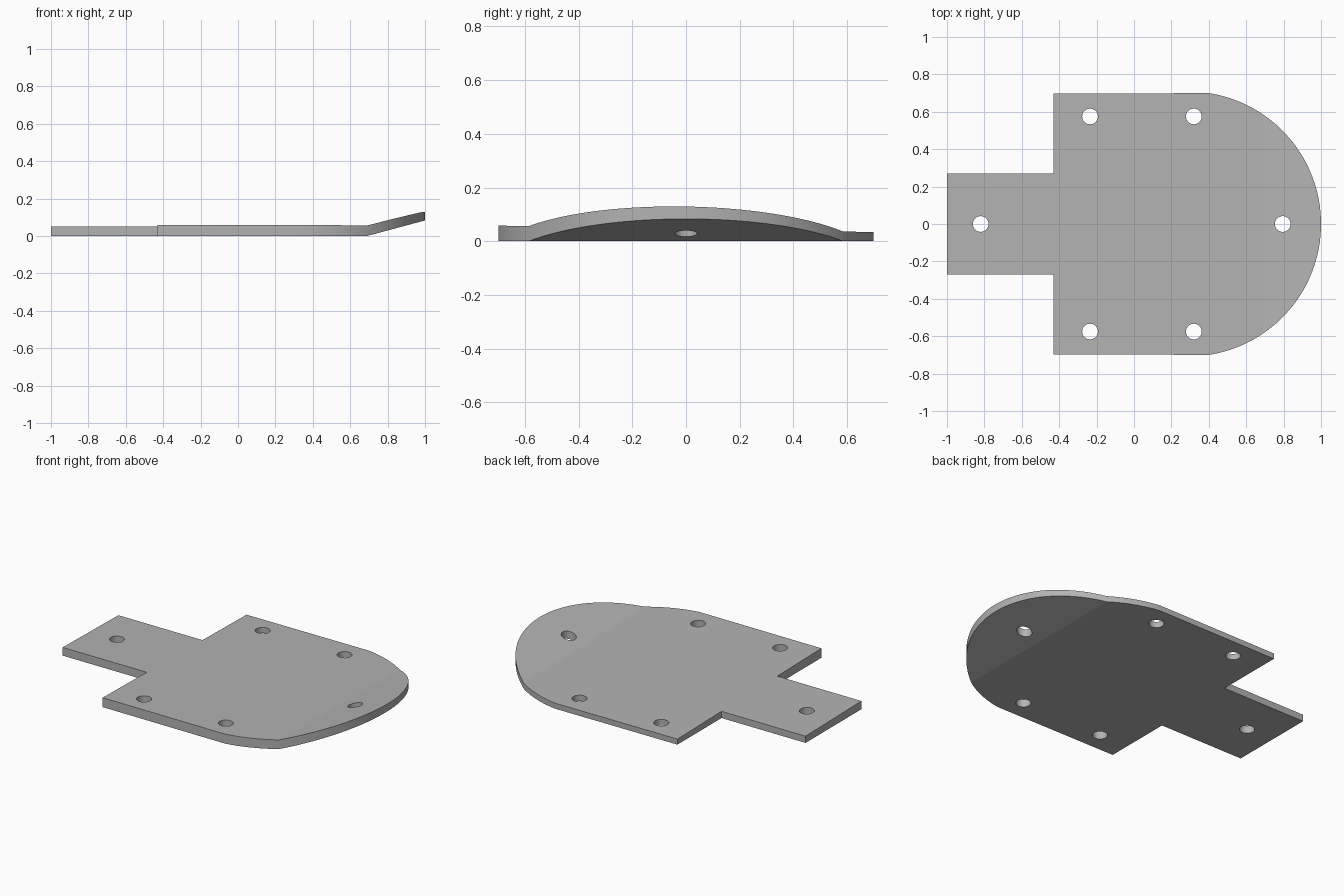
import bpy, bmesh, math
from mathutils import Vector

cube = bpy.data.objects.get("Cube")
if cube:
    bpy.data.objects.remove(cube)

BODY_X, ARC_X, HALF_W, TAB_W = -0.43, 0.40, 0.697, 0.27
ARC_C, ARC_R = 0.292, 0.708
BEND_X, SLOPE = 0.69, 0.268
HOLE_R = 0.042

mat = bpy.data.materials.new("plate grey")
mat.use_nodes = True
colour = (0.45, 0.45, 0.45, 1)
mat.diffuse_color = colour
mat.node_tree.nodes["Principled BSDF"].inputs["Base Color"].default_value = colour


def arc(cx, cy, r, start, end, n):
    return [(cx + r * math.cos(start + (end - start) * i / n),
             cy + r * math.sin(start + (end - start) * i / n)) for i in range(n + 1)]


def add_loop(bm, points):
    verts = [bm.verts.new((x, y, 0)) for x, y in points]
    for a, b in zip(verts, verts[1:] + verts[:1]):
        bm.edges.new((a, b))


bm = bmesh.new()

# Outline: narrow tab, wide body, rounded nose
sweep = math.atan2(HALF_W, ARC_X - ARC_C)
lower = [(-1, -TAB_W), (BODY_X, -TAB_W), (BODY_X, -HALF_W)]
upper = [(x, -y) for x, y in reversed(lower)]
add_loop(bm, lower + arc(ARC_C, 0, ARC_R, -sweep, sweep, 64) + upper)

# Screw holes
holes = [(-0.82, 0), (0.795, 0)]
holes += [(x, s * 0.575) for x in (-0.235, 0.32) for s in (-1, 1)]
for x, y in holes:
    add_loop(bm, arc(x, y, HOLE_R, 0, math.tau, 32)[:-1])

# Fill the sheet and add the bend line
bmesh.ops.triangle_fill(bm, edges=bm.edges[:], use_beauty=True, normal=Vector((0, 0, 1)))
bmesh.ops.bisect_plane(bm, geom=bm.verts[:] + bm.edges[:] + bm.faces[:],
                       plane_co=(BEND_X, 0, 0), plane_no=(1, 0, 0))

# Thickness tapers from front to back
top = bmesh.ops.extrude_face_region(bm, geom=bm.faces[:], use_keep_orig=True)["geom"]
for v in top:
    if isinstance(v, bmesh.types.BMVert):
        v.co.z = 0.046 - 0.0172 * v.co.y

# Raise the nose beyond the bend
for v in bm.verts:
    v.co.z += max(0, v.co.x - BEND_X) * SLOPE
bmesh.ops.recalc_face_normals(bm, faces=bm.faces[:])

mesh = bpy.data.meshes.new("mounting_plate")
bm.to_mesh(mesh)
bm.free()
mesh.materials.append(mat)
plate = bpy.data.objects.new("mounting_plate", mesh)
bpy.context.collection.objects.link(plate)

bpy.ops.object.select_all(action='DESELECT')
plate.select_set(True)
bpy.context.view_layer.objects.active = plate
bpy.ops.object.shade_smooth_by_angle(angle=math.radians(12))
